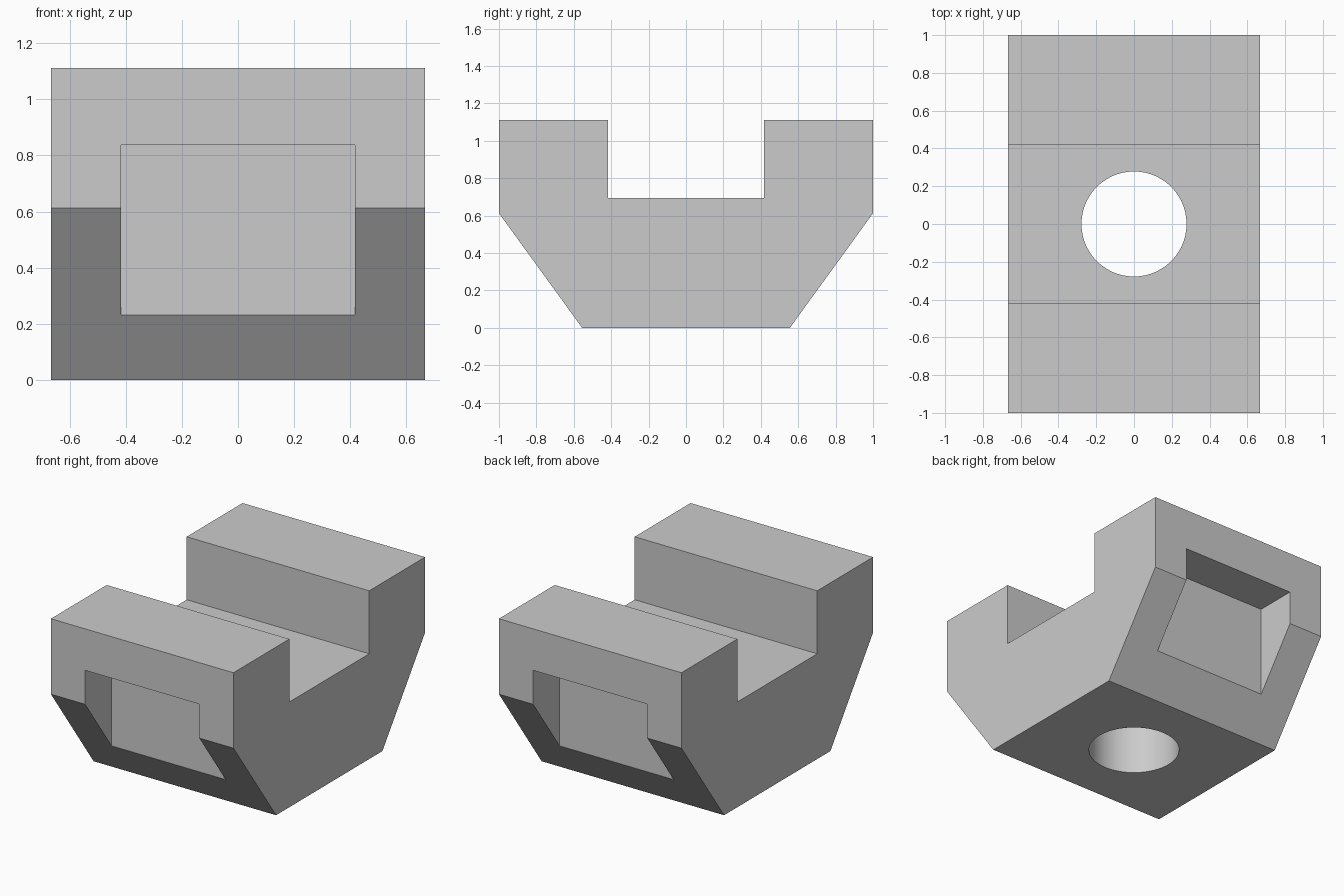
import bpy
import bmesh
from mathutils import Matrix

cube = bpy.data.objects.get("Cube")
if cube:
    bpy.data.objects.remove(cube, do_unlink=True)

HALF_WIDTH = 0.667

grey = bpy.data.materials.new("light grey")
grey.use_nodes = True
colour = (0.6, 0.6, 0.6, 1)
grey.diffuse_color = colour
grey.node_tree.nodes["Principled BSDF"].inputs["Base Color"].default_value = colour


def add_object(name, bm):
    bmesh.ops.recalc_face_normals(bm, faces=bm.faces)
    mesh = bpy.data.meshes.new(name)
    bm.to_mesh(mesh)
    bm.free()
    mesh.materials.append(grey)
    obj = bpy.data.objects.new(name, mesh)
    bpy.context.collection.objects.link(obj)
    return obj


def cut(target, cutter):
    cutter.hide_render = True
    mod = target.modifiers.new("cut " + cutter.name, "BOOLEAN")
    mod.object = cutter
    mod.operation = "DIFFERENCE"
    mod.solver = "EXACT"
    bpy.context.view_layer.objects.active = target
    bpy.ops.object.modifier_apply(modifier=mod.name)
    bpy.data.objects.remove(cutter, do_unlink=True)


# Slotted block: half profile in y and z, mirrored, extruded across x
half = [(0.555, 0), (1, 0.613), (1, 1.111), (0.417, 1.111), (0.417, 0.695)]
profile = half + [(-y, z) for y, z in reversed(half)]
bm = bmesh.new()
face = bm.faces.new([bm.verts.new((-HALF_WIDTH, y, z)) for y, z in profile])
side = bmesh.ops.extrude_face_region(bm, geom=[face])
verts = [v for v in side["geom"] if isinstance(v, bmesh.types.BMVert)]
bmesh.ops.translate(bm, verts=verts, vec=(2 * HALF_WIDTH, 0, 0))
block = add_object("slotted_block", bm)

# Vertical bore through the slot floor
bm = bmesh.new()
bmesh.ops.create_cone(bm, cap_ends=True, segments=96, radius1=0.278,
                      radius2=0.278, depth=3)
cut(block, add_object("bore_cutter", bm))

# Rectangular pockets in the front and back
for end in (-1, 1):
    bm = bmesh.new()
    size = Matrix.Diagonal((0.834, 0.6, 0.605, 1))
    place = Matrix.Translation((0, end * 1.022, 0.5345))
    bmesh.ops.create_cube(bm, size=1, matrix=place @ size)
    cut(block, add_object("pocket_cutter", bm))

# Smooth bore, crisp edges elsewhere
bpy.ops.object.select_all(action="DESELECT")
block.select_set(True)
bpy.context.view_layer.objects.active = block
bpy.ops.object.shade_smooth_by_angle(angle=0.5)
